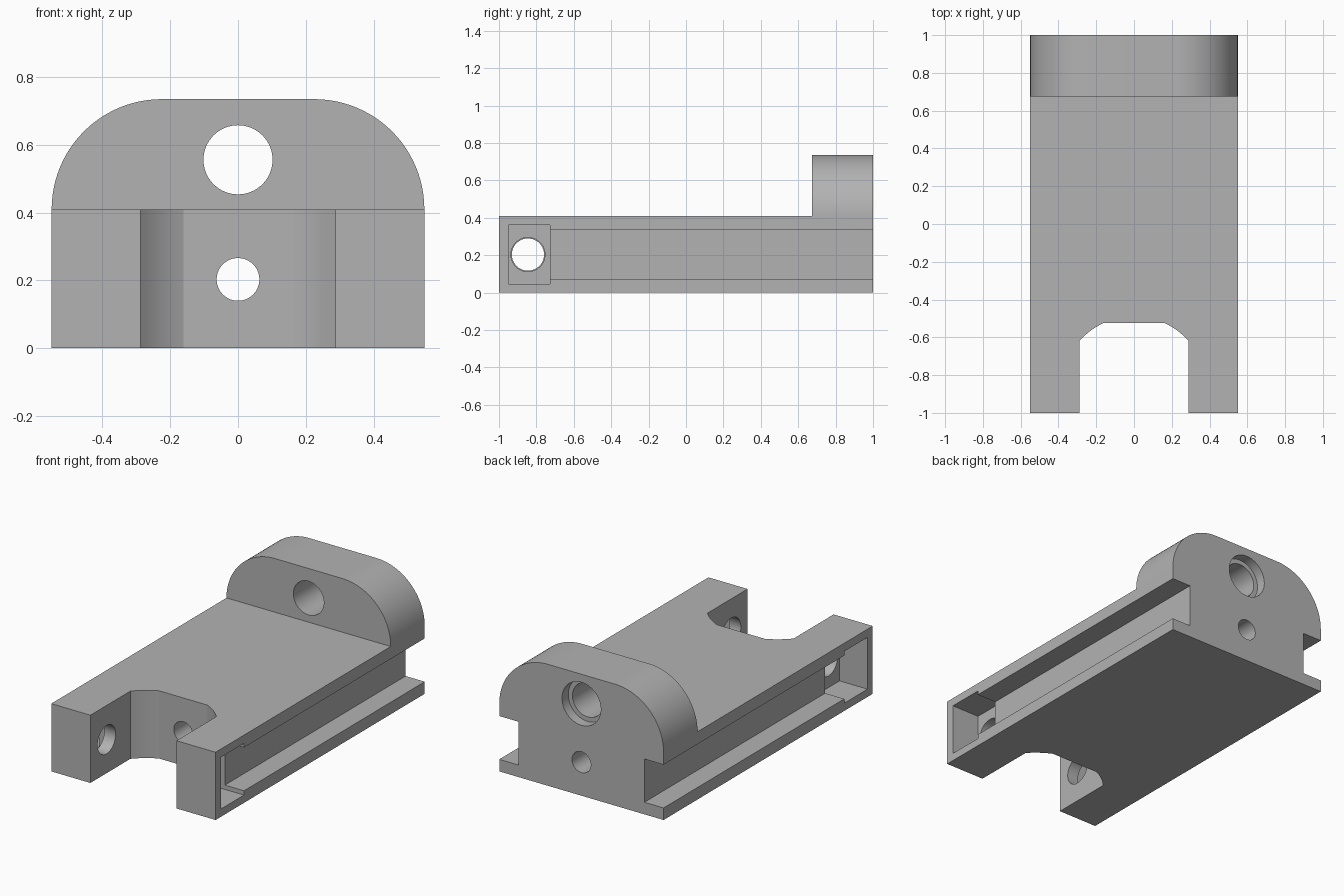
import bpy
import bmesh
import math
from mathutils import Matrix, Vector

if "Cube" in bpy.data.objects:
    bpy.data.objects.remove(bpy.data.objects["Cube"], do_unlink=True)

grey = bpy.data.materials.new("light_grey")
grey.use_nodes = True
colour = (0.45, 0.45, 0.45, 1)
grey.diffuse_color = colour
grey.node_tree.nodes["Principled BSDF"].inputs["Base Color"].default_value = colour

HALF_WIDTH, DECK, TOP = 0.55, 0.41, 0.735


def add_object(name, bm):
    bmesh.ops.recalc_face_normals(bm, faces=bm.faces)
    mesh = bpy.data.meshes.new(name)
    bm.to_mesh(mesh)
    bm.free()
    obj = bpy.data.objects.new(name, mesh)
    bpy.context.collection.objects.link(obj)
    mesh.materials.append(grey)
    return obj


def prism(name, points, offset):
    """Extrude a closed outline of 3D points along an offset."""
    bm = bmesh.new()
    face = bm.faces.new([bm.verts.new(p) for p in points])
    grown = bmesh.ops.extrude_face_region(bm, geom=[face])["geom"]
    bmesh.ops.translate(bm, vec=offset,
                        verts=[v for v in grown if isinstance(v, bmesh.types.BMVert)])
    return add_object(name, bm)


def box(name, low, high):
    low, high = Vector(low), Vector(high)
    bm = bmesh.new()
    bmesh.ops.create_cube(bm, size=1, matrix=Matrix.Translation((low + high) / 2)
                          @ Matrix.Diagonal((*(high - low), 1)))
    return add_object(name, bm)


def rod(name, centre, radius, length, axis):
    turn = Vector((0, 0, 1)).rotation_difference(Vector(axis)).to_matrix().to_4x4()
    bm = bmesh.new()
    bmesh.ops.create_cone(bm, cap_ends=True, segments=64, radius1=radius, radius2=radius,
                          depth=length, matrix=Matrix.Translation(centre) @ turn)
    return add_object(name, bm)


def arc(cx, cy, radius, start, end, steps):
    angles = [start + (end - start) * i / steps for i in range(steps + 1)]
    return [(cx + radius * math.cos(a), cy + radius * math.sin(a)) for a in angles]


# Full length block with the rounded end plate outline
bend = TOP - DECK
right = arc(HALF_WIDTH - bend, DECK, bend, 0, math.pi / 2, 24)
outline = [(HALF_WIDTH, 0)] + right
outline += [(-x, z) for x, z in reversed(outline)]
body = prism("slide_block", [(x, -1, z) for x, z in outline], (0, 2, 0))

# Space above the flat deck, leaving the end plate standing
cutters = [box("deck_cutter", (-1, -1.2, DECK), (1, 0.675, 1))]

# Fork opening with curved inner corners
cy, radius = -0.875, 0.386
corner = arc(0, cy, radius, math.acos(0.288 / radius), math.acos(0.161 / radius), 8)
fork = [(0.288, -1.2)] + corner
fork += [(-x, y) for x, y in reversed(fork)]
cutters.append(prism("fork_cutter", [(x, y, -0.2) for x, y in fork], (0, 0, 1)))

# Side rails, pockets and pivot holes
for side, label, hole in ((1, "left", 0.091), (-1, "right", 0.086)):
    for name, depth, y0, y1, z0, z1 in (("rail", 0.128, -0.74, 1.2, 0.073, 0.335),
                                        ("pocket", 0.187, -0.95, -0.728, 0.047, 0.36)):
        a, b = sorted((side * (HALF_WIDTH - depth), side * 0.8))
        cutters.append(box(f"{label}_{name}_cutter", (a, y0, z0), (b, y1, z1)))
    cutters.append(rod(f"{label}_pivot_cutter", (side * 0.45, -0.845, 0.203), hole, 0.4, (1, 0, 0)))

# Lengthwise bore, plate hole and its shallow counterbore
cutters.append(rod("bore_cutter", (0, 0.3, 0.203), 0.063, 2, (0, 1, 0)))
cutters.append(rod("plate_hole_cutter", (0, 0.85, 0.556), 0.102, 0.8, (0, 1, 0)))
cutters.append(rod("counterbore_cutter", (0, 1.04, 0.556), 0.13, 0.2, (0, 1, 0)))

bpy.ops.object.select_all(action="DESELECT")
bpy.context.view_layer.objects.active = body
body.select_set(True)
for cutter in cutters:
    cutter.hide_render = True
    cut = body.modifiers.new(cutter.name, "BOOLEAN")
    cut.operation, cut.solver, cut.object = "DIFFERENCE", "EXACT", cutter
    bpy.ops.object.modifier_apply(modifier=cut.name)
    bpy.data.objects.remove(cutter, do_unlink=True)

bpy.ops.object.shade_smooth_by_angle(angle=math.radians(20))
